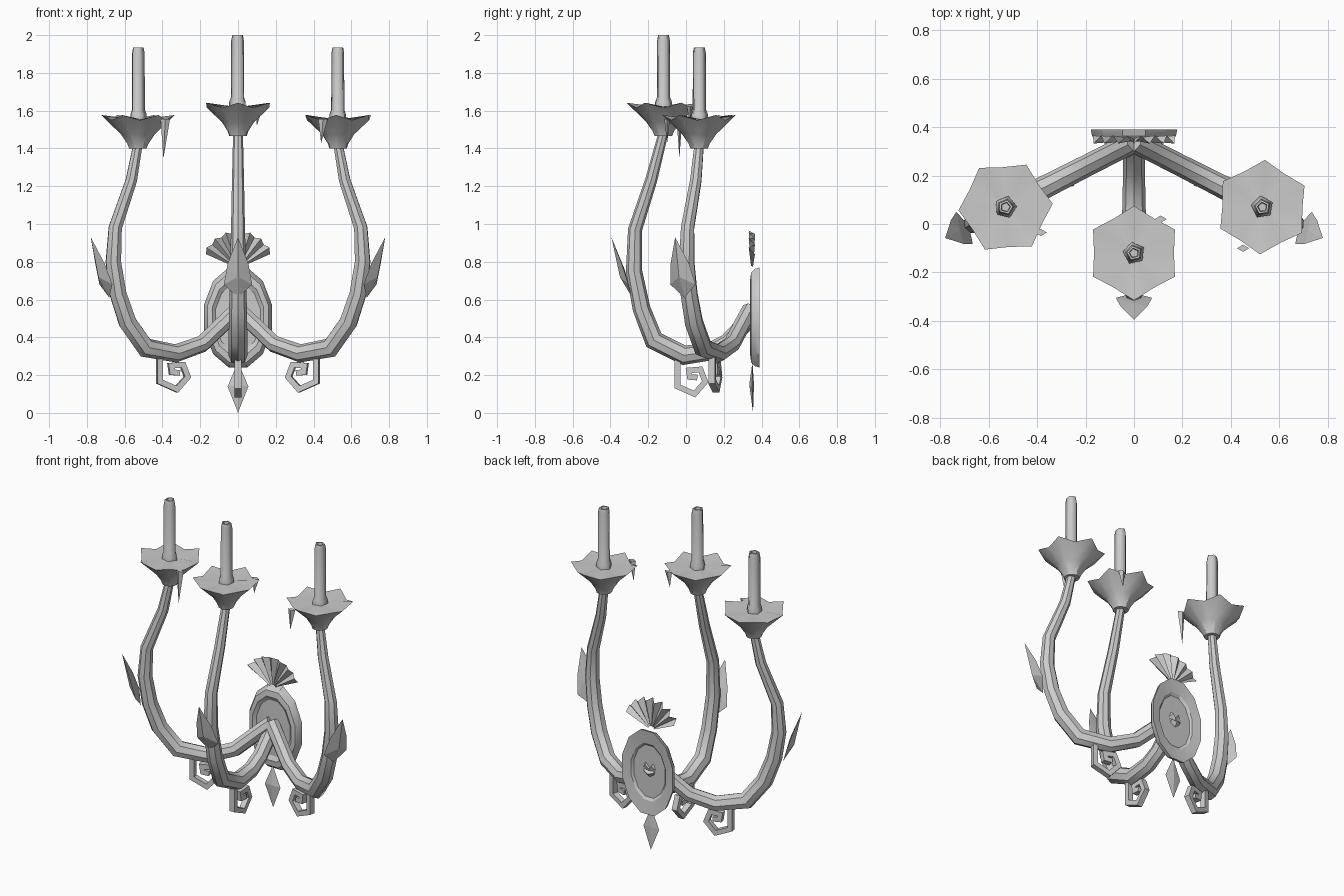
import bpy, bmesh, math
from mathutils import Vector

if "Cube" in bpy.data.objects:
    bpy.data.objects.remove(bpy.data.objects["Cube"])

grey = bpy.data.materials.new("grey_metal")
grey.diffuse_color = (0.6, 0.6, 0.6, 1)
grey.use_nodes = True
grey.node_tree.nodes["Principled BSDF"].inputs["Base Color"].default_value = grey.diffuse_color


def make(name, verts, faces, angle=None):
    me = bpy.data.meshes.new(name)
    me.from_pydata([tuple(v) for v in verts], [], faces)
    bm = bmesh.new()
    bm.from_mesh(me)
    bmesh.ops.recalc_face_normals(bm, faces=bm.faces)
    bm.to_mesh(me)
    bm.free()
    me.materials.append(grey)
    ob = bpy.data.objects.new(name, me)
    bpy.context.collection.objects.link(ob)
    if angle:
        bpy.ops.object.select_all(action='DESELECT')
        ob.select_set(True)
        bpy.context.view_layer.objects.active = ob
        bpy.ops.object.shade_smooth_by_angle(angle=math.radians(angle))
    return ob


def skin(name, rings, angle=None):
    """Join equal rings of points into a capped surface."""
    n = len(rings[0])
    verts = [p for r in rings for p in r]
    faces = [(i * n + j, i * n + (j + 1) % n, (i + 1) * n + (j + 1) % n, (i + 1) * n + j)
             for i in range(len(rings) - 1) for j in range(n)]
    faces += [tuple(range(n)), tuple(range(len(verts) - n, len(verts)))]
    return make(name, verts, faces, angle)


def tube(name, pts, radii, side, depth=1.0, sides=8, phase=0.0, angle=None):
    """Sweep an n-gon along a planar path; side is the plane's normal."""
    pts = [Vector(p) for p in pts]
    rings = []
    for i, p in enumerate(pts):
        a = (p - pts[i - 1]).normalized() if i else (pts[1] - p).normalized()
        b = (pts[i + 1] - p).normalized() if i < len(pts) - 1 else a
        t = (a + b).normalized()
        nrm = side.cross(t) / max(0.6, t.dot(a))
        rings.append([p + radii[i] * (nrm * math.cos(q) + side * depth * math.sin(q))
                      for q in (phase + 2 * math.pi * k / sides for k in range(sides))])
    return skin(name, rings, angle)


def spin(name, cx, cy, rows, sides, rot=0.0, angle=30):
    """Lathe of rows (radius, z, valley radius, valley z)."""
    rings = []
    for r, z, r2, z2 in rows:
        ring = []
        for k in range(sides):
            q = rot + 2 * math.pi * k / sides
            rr, zz = (r, z) if k % 2 == 0 else (r2, z2)
            ring.append((cx + rr * math.cos(q), cy + rr * math.sin(q), zz))
        rings.append(ring)
    return skin(name, rings, angle)


# Oval back plate, rings of (scale, y) from the back recess round to the front
plate = [(0.3, .368), (0.62, .368), (0.68, .38), (1.0, .39), (0.97, .365), (0.9, .345),
         (0.76, .34), (0.66, .355), (0.3, .352)]
skin("back_plate", [[(0.185 * s * math.cos(q), y, 0.505 + 0.275 * s * math.sin(q))
                     for q in (math.pi * (k + .5) / 6 for k in range(12))]
                    for s, y in plate], 25)

# Pleated fan crest
N = 15
rim = []
for k in range(N):
    q = math.radians(-66 + 132 * k / (N - 1))
    r, y = (0.2, .332) if k % 2 else (0.185, .365)
    rim.append((r * math.sin(q), y, 0.765 + r * math.cos(q)))
hub = [(x * 0.12, y * 0.3 + .35 * 0.7, 0.765 + (z - 0.765) * 0.12) for x, y, z in rim]
make("fan_crest", hub + rim, [(k, k + 1, N + k + 1, N + k) for k in range(N - 1)])

# Pendant drop under the plate
make("pendant_drop",
     [(0, .352, .27), (-.055, .35, .14), (0, .335, .15), (.055, .35, .14), (0, .36, .15), (0, .355, 0)],
     [(0, 1, 2), (0, 2, 3), (0, 3, 4), (0, 4, 1), (5, 1, 2), (5, 2, 3), (5, 3, 4), (5, 4, 1)])

# Arm paths as (distance from plate, z)
SL = math.sqrt(1 + 0.51 ** 2)
side_path = [(x * SL, z) for x, z in [(.0, .545), (.06, .49), (.19, .365), (.33, .315), (.49, .345),
             (.585, .48), (.635, .63), (.66, .80), (.65, .98), (.565, 1.23), (.53, 1.42)]]
mid_path = [(-.015, .525), (.03, .47), (.12, .375), (.21, .325), (.35, .305), (.51, .385),
            (.575, .55), (.615, .75), (.61, .97), (.525, 1.23), (.46, 1.48)]
radii = [.045, .045, .045, .047, .05, .05, .047, .043, .037, .032, .026]
# Scroll outline as (distance across, z)
curl = [(.415, .31), (.415, .165), (.325, .125), (.268, .19), (.293, .255), (.355, .25), (.35, .215), (.31, .212)]

arms = [("left", Vector((-1, -.51, 0)), side_path, .785, -.065, 4),
        ("middle", Vector((0, -1, 0)), mid_path, .645, 0, 30),
        ("right", Vector((1, -.51, 0)), side_path, .785, -.065, 27)]
drips = {"left": (-.385, -.035, .21), "middle": (.11, .02, .10), "right": (.45, -.1, .13)}

for name, d, path, leaf_r, dz, rot in arms:
    d = d.normalized()
    lat = Vector((-d.y, d.x, 0))
    org = Vector((0, .34, 0))

    def at(r, u, z):
        return org + d * r + lat * u + Vector((0, 0, z))

    # Curved arm
    tube(name + "_arm", [at(r, 0, z) for r, z in path], radii, lat, angle=40)

    # Folded leaf on the outside of the arm
    lv = [at(leaf_r + r, u, z) for r, u, z in
          [(-.02, 0, .61), (.045, 0, .72), (.09, 0, .93), (0, .075, .68), (.035, .055, .79),
           (0, -.075, .68), (.035, -.055, .79), (.02, 0, .76)]]
    make(name + "_leaf", lv, [(0, 1, 3), (1, 4, 3), (1, 2, 4), (0, 5, 1), (1, 5, 6), (1, 6, 2),
                              (0, 3, 7), (3, 4, 7), (4, 2, 7), (0, 7, 5), (5, 7, 6), (6, 7, 2)])

    # Square-section scroll under the arm
    if name == "middle":
        sp, sn = [(0, .345 - h, z - .025) for h, z in curl], Vector((1, 0, 0))
        sp = [(x, y + .025, z) for x, y, z in sp]
    else:
        s = -1 if name == "left" else 1
        sp = [(s * h, .23 - .22 * h, z) for h, z in curl]
        sn = Vector((.22 * s, 1, 0)).normalized()
    tube(name + "_scroll", sp, [.021] * len(sp), sn, depth=1.2, sides=4, phase=math.pi / 4)

    # Scalloped drip cup
    c = at(path[-1][0], 0, 0)
    rows = [(.046, 1.465, .046, 1.465), (.056, 1.49, .054, 1.49), (.09, 1.54, .085, 1.54),
            (.195, 1.642, .165, 1.615), (.05, 1.622, .05, 1.622)]
    spin(name + "_drip_cup", c.x, c.y, [(r, z + dz, r2, z2 + dz) for r, z, r2, z2 in rows],
         12, math.radians(rot))

    # Candle with collar and hollow top
    rows = [(.047, 1.61), (.047, 1.645), (.037, 1.67), (.036, 1.97), (.03, 2.0), (.021, 2.0), (.018, 1.97)]
    spin(name + "_candle", c.x, c.y, [(r, z + dz, r, z + dz) for r, z in rows], 5,
         math.radians(rot), 75)

    # Pointed drip hanging from the cup rim
    x, y, h = drips[name]
    top = 1.622 + dz
    make(name + "_wax_drip",
         [(x - .025, y, top), (x, y - .015, top), (x + .025, y, top), (x, y + .015, top), (x - .01, y, top - h)],
         [(0, 1, 2, 3), (0, 1, 4), (1, 2, 4), (2, 3, 4), (3, 0, 4)])
